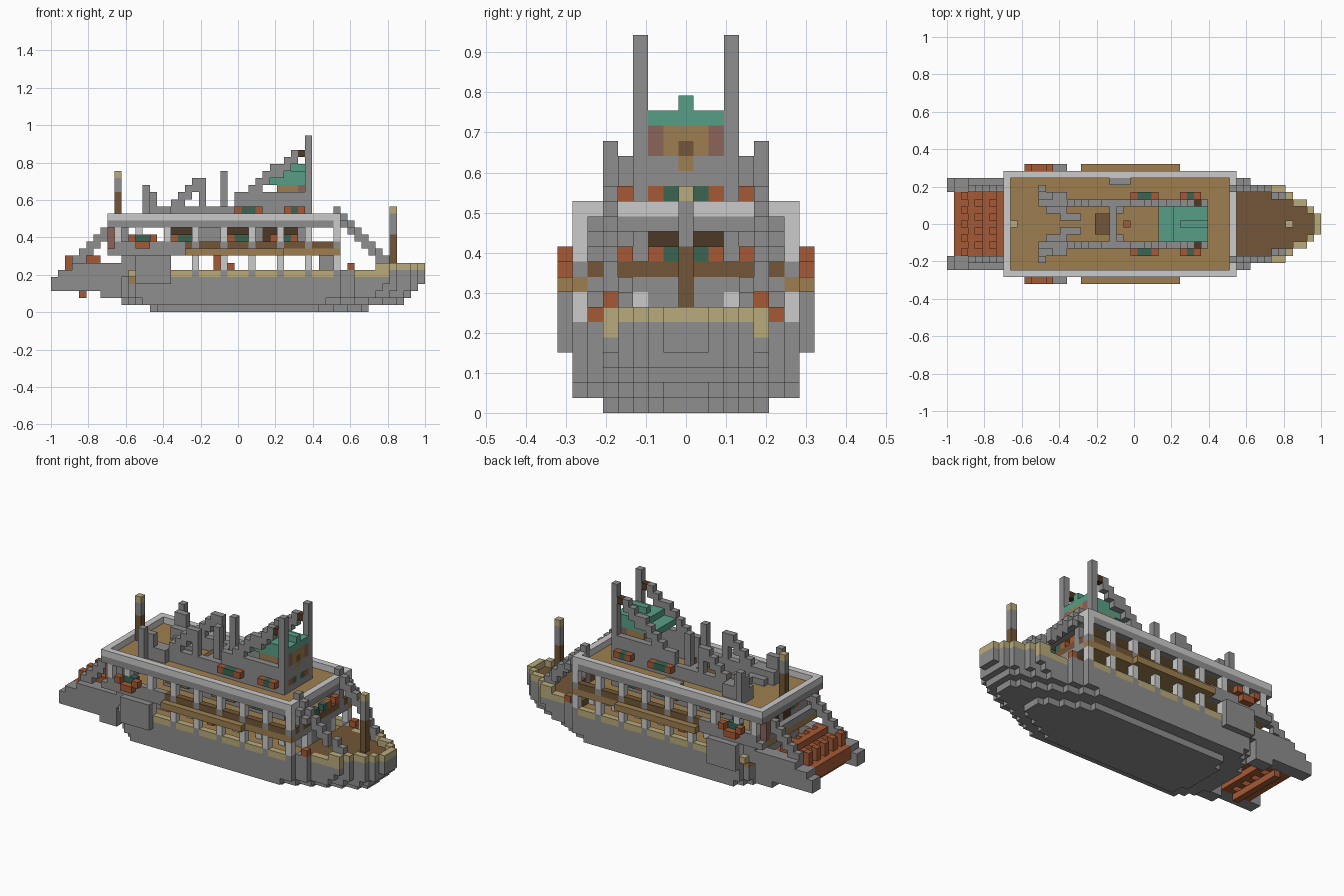
import bpy, bmesh
from mathutils import Vector

cube = bpy.data.objects.get("Cube")
if cube:
    bpy.data.objects.remove(cube, do_unlink=True)

LENGTH = 53
UNIT = 2 / LENGTH


def material(name, hexa):
    def lin(i):
        c = int(hexa[i:i + 2], 16) / 255
        return ((c + 0.055) / 1.055) ** 2.4
    col = (lin(0), lin(2), lin(4), 1)
    m = bpy.data.materials.new(name)
    m.use_nodes = True
    m.diffuse_color = col
    m.node_tree.nodes["Principled BSDF"].inputs["Base Color"].default_value = col
    return m


MATS = {n: material(n, h) for n, h in dict(
    grey="8e8e8e", pale_grey="cbcbcb", brick_red="a65a36", tan="9e7f50",
    dark_brown="725637", khaki="baab7c", sea_green="579f87",
    dark_green="3a6553", espresso="4c3826", mauve="8c6359").items()}

cells = {}


def box(part, colour, xs, ys, zs, mirror=False):
    """Fill a block of cells; each range is inclusive."""
    for x in range(xs[0], xs[1] + 1):
        for y in range(ys[0], ys[1] + 1):
            for z in range(zs[0], zs[1] + 1):
                cells[x, y, z] = (part, colour)
                if mirror:
                    cells[x, -y, z] = (part, colour)


def pair(part, colour, xs, ys, zs):
    box(part, colour, xs, ys, zs, True)


def beam(x):
    """Half width of the hull plan, narrowing to the bow."""
    for end, w in ((10, 6), (41, 7), (43, 6), (48, 5), (49, 4), (51, 3), (52, 2), (53, 1)):
        if x < end:
            return w
    return -1


# Hull: stacked rounded layers, growing towards the deck
BOW = (1, 2, 2, 3, 3, 4, 4, 5, 5, 6, 6)
STERN = (3, 5, 6)
for z, (stern, bow, widest) in enumerate(((14, 44, 5), (10, 49, 7), (10, 50, 7),
                                          (10, 51, 7), (10, 52, 7))):
    for x in range(stern, bow + 1):
        w = min(beam(x), widest)
        if bow - x < len(BOW) and z < 4:
            w = min(w, BOW[bow - x] + (z > 1))
        if x - stern < len(STERN):
            w = min(w, STERN[x - stern] + (z > 1))
        box("hull", "grey", (x, x), (-w, w), (z, z))

# Bow deck and bulwark
for x in range(41, LENGTH):
    w, inner = beam(x), max(beam(x + 1) + 1, 0)
    box("bow_deck", "dark_brown", (x, x), (-w, w), (5, 5))
    rim = (min(inner, w), w)
    pair("bulwark", "khaki" if 43 <= x < 48 else "grey", (x, x), rim, (5, 5))
    if x >= 46:
        pair("bulwark", "khaki", (x, x), rim, (6, 6))
pair("bow_lamp", "brick_red", (42, 42), (6, 6), (6, 6))

# Main deck floor, painted edge and posts
box("main_deck", "tan", (11, 40), (-6, 6), (4, 4))
for x in range(11, 41):
    post = x % 4 == 0
    pair("main_rail", "grey" if post else "khaki", (x, x), (7, 7), (5, 5))
    if post:
        pair("main_posts", "pale_grey", (x, x), (7, 7), (6, 7))
        pair("main_posts", "pale_grey", (x, x), (3, 3), (5, 7))
box("stern_bulkhead", "grey", (10, 11), (-6, 6), (5, 7))
box("engine_room", "grey", (13, 16), (-3, 3), (5, 7))
pair("main_lamps", "brick_red", (23, 23), (5, 5), (6, 7))
pair("main_lamps", "brick_red", (25, 25), (5, 5), (6, 6))
box("main_stair", "grey", (38, 40), (-2, 2), (5, 7))

# Second deck with balcony and rail
box("second_deck", "tan", (8, 40), (-7, 7), (8, 8))
box("second_deck", "grey", (40, 40), (-6, 6), (8, 8))
pair("second_deck", "grey", (8, 18), (7, 7), (8, 8))
pair("second_deck", "grey", (9, 18), (7, 7), (9, 9))
pair("balcony", "tan", (19, 32), (8, 8), (8, 8))
pair("second_rail", "dark_brown", (19, 40), (7, 7), (9, 9))
box("second_rail", "dark_brown", (40, 40), (-6, 6), (9, 9))
box("second_rail", "grey", (8, 8), (-6, 6), (9, 9))
for x in range(12, 41, 4):
    pair("second_posts", "grey", (x, x), (7, 7), (9, 9))
    pair("second_posts", "pale_grey", (x, x), (7, 7), (10, 11))
pair("end_posts", "grey", (40, 40), (5, 5), (9, 11))
pair("stern_posts", "pale_grey", (9, 9), (7, 7), (10, 11))
box("stern_wall", "grey", (10, 10), (-6, 6), (9, 11))
pair("stern_wall", "espresso", (10, 10), (1, 2), (9, 11))
pair("stern_wall", "dark_green", (10, 10), (3, 3), (10, 10))
pair("stern_wall", "brick_red", (10, 10), (4, 4), (10, 10))
pair("stern_doors", "mauve", (8, 8), (6, 6), (9, 11))

# Cabin with dark windows, and lamps along its sides and the deck front
box("cabin", "grey", (16, 36), (-3, 3), (9, 11))
box("cabin", "espresso", (36, 36), (-2, 2), (11, 11))
for x in (16, 24, 30):
    pair("cabin", "espresso", (x, x + 4), (3, 3), (10, 11))
    pair("cabin_lamps", "dark_green", (x + 2, x + 3), (4, 4), (10, 10))
    for lamp in (x + 1, x + 4):
        pair("cabin_lamps", "brick_red", (lamp, lamp), (4, 4), (10, 10))
for y, colour in ((1, "dark_green"), (2, "brick_red"), (4, "brick_red")):
    pair("front_lamps", colour, (40, 40), (y, y), (10, 10))

# Side boxes and the lamps above them
pair("side_box", "grey", (12, 16), (8, 8), (4, 7))
pair("side_lamps", "dark_green", (12, 13), (7, 7), (10, 10))
for x in (11, 14):
    pair("side_lamps", "brick_red", (x, x), (8, 8), (10, 10))
pair("side_lamps", "brick_red", (12, 13), (8, 8), (9, 9))

# Top deck, fascia and pale rim
box("top_deck", "tan", (8, 40), (-7, 7), (12, 12))
for z, colour in ((12, "grey"), (13, "pale_grey")):
    pair("top_rim", colour, (8, 40), (7, 7), (z, z))
    for x in (8, 40):
        box("top_rim", colour, (x, x), (-7, 7), (z, z))
pair("top_rim", "pale_grey", (40, 40), (6, 7), (12, 12))

# Upper house walls, lamps and hatch
pair("house", "grey", (26, 36), (3, 3), (13, 16))
pair("house", "grey", (13, 25), (3, 3), (13, 14))
box("house", "grey", (36, 36), (-2, 2), (13, 16))
box("house", "grey", (23, 23), (-3, 3), (13, 14))
box("house", "brick_red", (25, 25), (0, 0), (13, 14))
for x in (26, 29, 33, 35):
    pair("house_lamps", "brick_red", (x, x), (4, 4), (14, 14))
pair("house_lamps", "dark_green", (27, 28), (4, 4), (14, 14))
pair("house_lamps", "dark_green", (34, 34), (4, 4), (14, 14))
pair("house_lamps", "brick_red", (36, 36), (2, 2), (14, 14))
pair("house_lamps", "dark_green", (36, 36), (1, 1), (14, 14))
box("hatch", "dark_brown", (21, 22), (-1, 1), (13, 13))
box("deck_chest", "grey", (23, 25), (6, 6), (13, 13))

# Pilot house under a stepped green roof
box("pilot_house", "tan", (32, 36), (-2, 2), (17, 18))
box("pilot_house", "dark_brown", (36, 36), (0, 0), (17, 17))
box("pilot_house", "tan", (36, 36), (0, 0), (16, 16))
pair("pilot_house", "mauve", (35, 36), (2, 2), (17, 18))
box("pilot_roof", "sea_green", (30, 31), (-2, 2), (18, 18))
pair("pilot_roof", "sea_green", (32, 35), (2, 2), (18, 18))
box("pilot_roof", "sea_green", (32, 36), (-2, 2), (19, 19))
box("pilot_roof", "sea_green", (33, 36), (0, 0), (20, 20))

# Chimneys and their sloping braces
pair("chimneys", "grey", (36, 36), (3, 3), (13, 24))
for i, z in enumerate((16, 17, 18, 19, 20, 20, 21, 22)):
    pair("chimney_braces", "grey", (27 + i, 27 + i), (3, 3), (z - 1, z))
pair("chimney_braces", "espresso", (35, 35), (3, 3), (22, 22))

# Aft derricks
pair("derricks", "grey", (21, 21), (3, 3), (13, 18))
pair("derricks", "grey", (24, 24), (2, 2), (13, 19))
for i in range(4):
    pair("derricks", "grey", (17 + i, 17 + i), (3, 3), (14 + i, 15 + i))
pair("derricks", "grey", (13, 13), (5, 5), (13, 17))
pair("derricks", "grey", (13, 14), (4, 4), (13, 16))
pair("derricks", "grey", (15, 16), (4, 4), (13, 14))
pair("derricks", "grey", (14, 16), (2, 2), (13, 13))
pair("derricks", "grey", (16, 18), (1, 1), (13, 13))

# Masts banded brown, grey and khaki
for mast, x, z, band in (("bow_mast", 48, 6, 11), ("stern_mast", 9, 13, 17)):
    top = band + 2 if x < 41 else band + 3
    box(mast, "dark_brown", (x, x), (0, 0), (z, band - 1))
    box(mast, "grey", (x, x), (0, 0), (band, top - 1))
    box(mast, "khaki", (x, x), (0, 0), (top, top))

# Stepped bow ladders and stern supports
for i in range(8):
    y = 5 if i < 6 else 4
    pair("bow_ladders", "grey", (40 + i, 40 + i), (y, y), (13 - i, 14 - i))
pair("bow_ladders", "grey", (41, 41), (6, 6), (12, 12))
pair("bow_ladders", "grey", (42, 42), (6, 6), (11, 11))
for x in range(3, 9):
    pair("stern_supports", "grey", (x, x), (5, 5), (x + 3, x + 4))

# Stern arms holding the paddle wheel
pair("stern_arms", "grey", (0, 9), (5, 6), (3, 4))
pair("stern_arms", "grey", (7, 9), (5, 6), (2, 2))
pair("stern_arms", "grey", (1, 9), (5, 6), (5, 5))
pair("stern_arms", "grey", (3, 9), (5, 6), (6, 6))

# Paddle wheel: slats around the rim, spoked discs and an axle
for x, z in ((1, 4), (1, 5), (3, 6), (4, 2), (5, 7), (7, 4), (7, 6), (2, 3), (6, 3)):
    box("paddle_wheel", "brick_red", (x, x), (-4, 4), (z, z))
for y in (0, 2, 4):
    pair("paddle_wheel", "brick_red", (2, 6), (y, y), (4, 6))
    pair("paddle_wheel", "brick_red", (3, 5), (y, y), (3, 6))
    for x in (2, 6):
        pair("paddle_wheel", "brick_red", (x, x), (y, y), (7, 7))
box("paddle_wheel", "brick_red", (2, 6), (-4, 4), (4, 5))

# Turn the cells into one object per part, keeping only exposed faces
parts = {}
for cell, (part, colour) in cells.items():
    parts.setdefault(part, []).append((Vector(cell), colour))
for part, items in parts.items():
    mesh = bpy.data.meshes.new(part)
    colours = sorted({c for _, c in items})
    for c in colours:
        mesh.materials.append(MATS[c])
    bm, verts = bmesh.new(), {}
    for pos, colour in items:
        for axis in range(3):
            for side in (-1, 1):
                n, u, w = Vector(), Vector(), Vector()
                n[axis], u[(axis + 1) % 3], w[(axis + 2) % 3] = side, 1, side
                if tuple(int(k) for k in pos + n) in cells:
                    continue
                loop = []
                for a, b in ((-1, -1), (1, -1), (1, 1), (-1, 1)):
                    p = pos + (n + u * a + w * b) / 2
                    p = (p + Vector((0.5, 0, 0.5))) * UNIT - Vector((1, 0, 0))
                    key = tuple(round(k, 4) for k in p)
                    if key not in verts:
                        verts[key] = bm.verts.new(p)
                    loop.append(verts[key])
                bm.faces.new(loop).material_index = colours.index(colour)
    bm.to_mesh(mesh)
    bm.free()
    bpy.context.collection.objects.link(bpy.data.objects.new(part, mesh))
